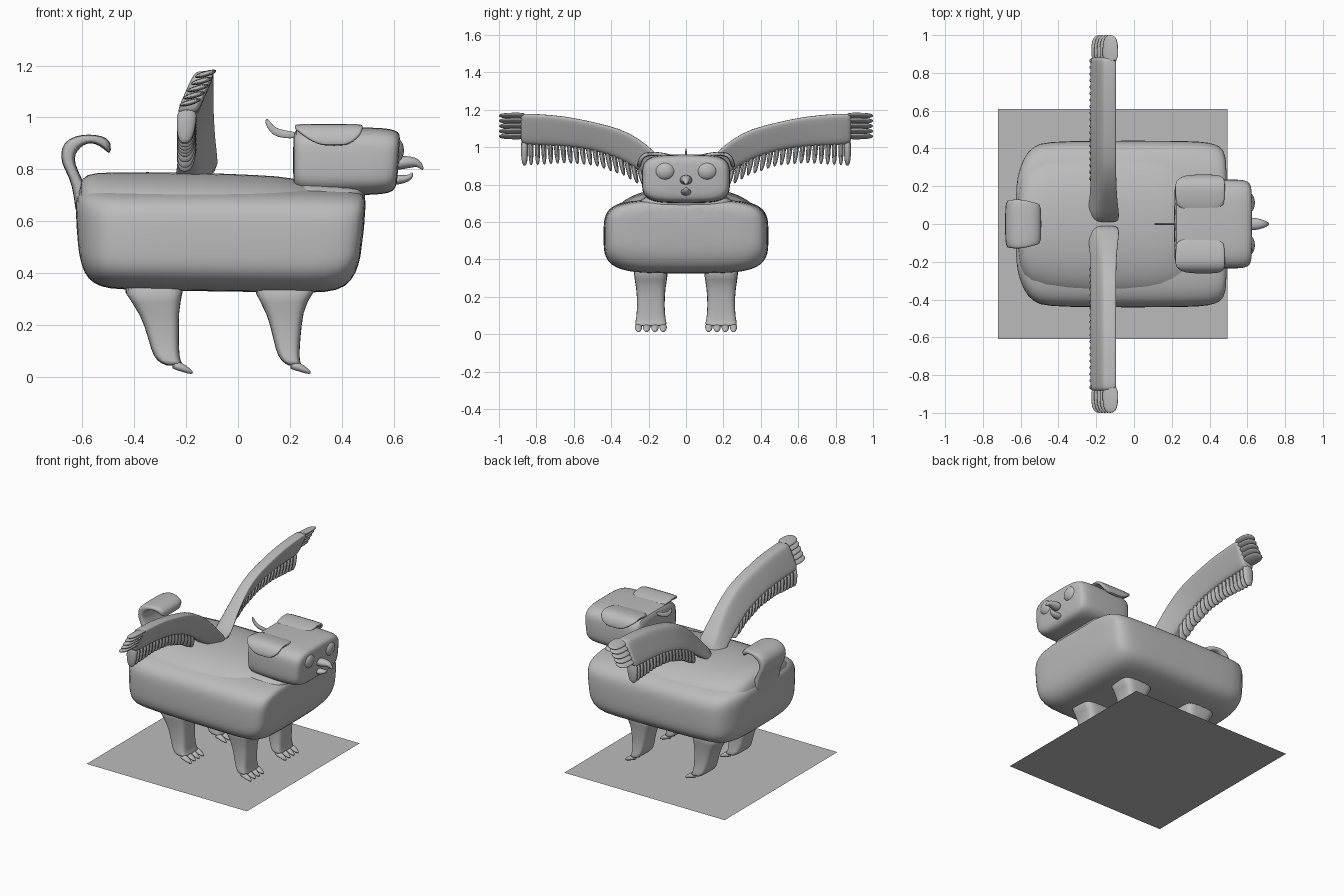
import bpy, bmesh, math
from mathutils import Vector as V

grey = bpy.data.materials.new("stone grey")
grey.diffuse_color = (0.5, 0.5, 0.5, 1)


def finish(name, bm, sub=0):
    bmesh.ops.recalc_face_normals(bm, faces=bm.faces)
    me = bpy.data.meshes.new(name)
    bm.to_mesh(me)
    bm.free()
    me.materials.append(grey)
    for p in me.polygons:
        p.use_smooth = True
    me.set_sharp_from_angle(angle=math.radians(60))
    ob = bpy.data.objects.new(name, me)
    bpy.context.collection.objects.link(ob)
    if sub:
        m = ob.modifiers.new("smooth", 'SUBSURF')
        m.levels = m.render_levels = sub
    return ob


def loft(bm, rows, p=2.0, n=24):
    """Superellipse rings, each (centre, half axis u, half axis v), joined and capped."""
    def e(t):
        return math.copysign(abs(t) ** (2 / p), t)
    rings = []
    for c, u, v in rows:
        ang = [2 * math.pi * (i + .5) / n for i in range(n)]
        rings.append([bm.verts.new(V(c) + V(u) * e(math.cos(a)) + V(v) * e(math.sin(a)))
                      for a in ang])
    for r, q in zip(rings, rings[1:]):
        for i in range(n):
            j = (i + 1) % n
            bm.faces.new((r[i], r[j], q[j], q[i]))
    bm.faces.new(rings[0])
    bm.faces.new(rings[-1])


def side_rows(rows, y=0):
    """Side-view edge pairs (ax, az, bx, bz, half width) to rings."""
    return [(((ax + bx) / 2, y, (az + bz) / 2), (0, w, 0), ((ax - bx) / 2, 0, (az - bz) / 2))
            for ax, az, bx, bz, w in rows]


def side_part(name, rows, y=0, p=2.0, n=24, sub=1):
    bm = bmesh.new()
    loft(bm, side_rows(rows, y), p, n)
    return finish(name, bm, sub)


def lerp(table, t):
    """Linear lookup in rows sorted by their first value."""
    for r, q in zip(table, table[1:]):
        if t <= q[0]:
            f = (t - r[0]) / (q[0] - r[0])
            return [a + (b - a) * f for a, b in zip(r, q)]
    return list(table[-1])


# base plate
bm = bmesh.new()
bm.faces.new([bm.verts.new(c) for c in
              ((-.72, -.61, 0), (.495, -.61, 0), (.495, .61, 0), (-.72, .61, 0))])
finish("base_plate", bm)

# body and raised back
side_part("body", [
    (-.628, .66, -.618, .50, .17), (-.622, .70, -.605, .43, .26),
    (-.59, .72, -.58, .375, .35), (-.54, .725, -.53, .345, .415),
    (-.47, .725, -.46, .335, .438), (-.2, .725, -.2, .33, .442),
    (.2, .725, .2, .325, .442), (.37, .72, .34, .322, .438),
    (.45, .715, .42, .345, .425), (.485, .705, .455, .40, .395),
    (.497, .68, .475, .46, .34)], p=4, n=40)
side_part("back_ridge", [
    (-.62, .74, -.62, .55, .2), (-.59, .785, -.59, .5, .3), (-.5, .79, -.5, .45, .37),
    (-.2, .79, -.2, .45, .39), (.1, .778, .1, .45, .39), (.2, .77, .2, .45, .37),
    (.32, .74, .32, .45, .34), (.46, .715, .46, .45, .3)], p=2.2, n=32)

# curled tail
side_part("tail", [
    (-.625, .60, -.56, .62, .12), (-.632, .70, -.575, .70, .125),
    (-.65, .77, -.605, .77, .125), (-.682, .82, -.632, .825, .125),
    (-.685, .88, -.628, .86, .128), (-.655, .92, -.61, .885, .13),
    (-.60, .935, -.58, .902, .13), (-.55, .934, -.55, .900, .12),
    (-.505, .923, -.515, .878, .11), (-.488, .895, -.492, .853, .1)], p=4)

# head and neck
side_part("head", [
    (.212, .93, .212, .74, .19), (.22, .955, .22, .715, .215), (.26, .962, .26, .70, .228),
    (.40, .962, .40, .70, .235), (.52, .962, .50, .70, .237), (.59, .957, .57, .705, .235),
    (.62, .945, .60, .715, .222), (.628, .925, .615, .74, .19)], p=4, n=32)
side_part("neck", [
    (.20, .68, .49, .66, .30), (.21, .72, .49, .70, .25), (.22, .76, .50, .74, .21)], p=4)

# thin crest on the back of the head
side_part("crest", [
    (.23, .945, .23, .918, .006), (.18, .95, .175, .918, .006), (.145, .96, .135, .93, .006),
    (.127, .98, .11, .96, .005), (.112, 1.0, .103, .99, .003)], n=12)

# beak
side_part("upper_beak", [
    (.60, .85, .60, .795, .036), (.645, .853, .64, .80, .034), (.685, .847, .675, .808, .024),
    (.708, .83, .695, .81, .015), (.720, .797, .707, .797, .005)], n=16)
side_part("lower_beak", [
    (.59, .785, .59, .735, .032), (.64, .775, .645, .745, .026),
    (.665, .782, .674, .762, .015), (.67, .79, .677, .787, .005)], n=16)

FRONT = [(.03, .37, .34, .37, .105), (.095, .28, .26, .295, .084), (.125, .2, .245, .2, .073),
         (.145, .1, .237, .1, .075), (.165, .06, .238, .055, .085), (.20, .038, .25, .045, .086)]
REAR = [(-.48, .37, -.19, .37, .105), (-.40, .28, -.226, .295, .084), (-.36, .2, -.228, .2, .073),
        (-.335, .1, -.228, .1, .075), (-.315, .06, -.222, .055, .085), (-.27, .038, -.205, .045, .086)]

# wing rows: y, leading edge z, trailing edge z, half thickness in x
WING = [(0, .80, .70, .07), (.07, .87, .75, .055), (.17, .98, .82, .045), (.25, 1.045, .875, .042),
        (.35, 1.10, .94, .042), (.5, 1.135, .985, .042), (.64, 1.166, 1.005, .042),
        (.80, 1.178, 1.01, .042), (.87, 1.18, 1.015, .042), (.885, 1.175, 1.025, .038)]
# feather tip height along the span
TIPS = [(.2, .77), (.28, .80), (.35, .845), (.5, .90), (.65, .915), (.87, .90)]

for s, side in ((-1, "right"), (1, "left")):
    # legs with four clawed toes
    for label, rows in (("front", FRONT), ("rear", REAR)):
        side_part(f"{label}_leg_{side}", rows, y=s * .188, p=4)
        x = rows[-1][2]
        bm = bmesh.new()
        for i in range(4):
            loft(bm, side_rows([
                (x - .04, .065, x - .06, .03, .02), (x - .005, .052, x - .015, .02, .022),
                (x + .018, .034, x + .01, .011, .017), (x + .033, .018, x + .03, .010, .004)],
                s * (.122 + .044 * i)), 2, 10)
        finish(f"{label}_toes_{side}", bm, 1)

    # eye
    bm = bmesh.new()
    bmesh.ops.create_uvsphere(bm, u_segments=24, v_segments=14, radius=1)
    for v in bm.verts:
        v.co = V((.605 + .035 * v.co.x, s * .112 + .056 * v.co.y, .873 + .05 * v.co.z))
    finish(f"eye_{side}", bm)

    # folded ear flap: y, z, x centre, half length, thickness direction
    bm = bmesh.new()
    loft(bm, [((cx, s * y, z), (h, 0, 0), (0, s * ny * .012, nz * .012))
              for y, z, cx, h, ny, nz in (
                  (.07, .948, .35, .125, 0, 1), (.13, .960, .35, .13, 0, 1),
                  (.19, .966, .35, .132, .2, 1), (.225, .958, .35, .132, .6, .8),
                  (.243, .935, .36, .115, .9, .4), (.25, .91, .365, .085, 1, .2),
                  (.252, .89, .37, .045, .8, .1))], 5, 20)
    finish(f"ear_{side}", bm, 1)

    # wing panel, leading edge forward of the trailing edge
    bm = bmesh.new()
    loft(bm, [((-.162, s * y, (a + b) / 2), (h, 0, 0), (.036, 0, (a - b) / 2))
              for y, a, b, h in WING], 5, 24)
    finish(f"wing_{side}", bm, 1)

    # trailing feathers
    bm = bmesh.new()
    for i in range(19):
        y = .255 + i * .0338
        base = lerp(WING, y)[2] + .03
        tip = lerp(TIPS, y)[1]
        lean = -.03 * (1 - i / 18)
        w = .022 if i == 18 else .0155
        loft(bm, [((-.195 - .01 * f, s * (y + lean * f), base + (tip - base) * f),
                   (.042 * k, 0, 0), (0, w * k, 0))
                  for f, k in ((0, 1), (.5, .95), (.82, .75), (.95, .5), (1, .15))], 2.2, 10)
    finish(f"trailing_feathers_{side}", bm, 1)

    # wing tip feathers
    bm = bmesh.new()
    for i in range(5):
        x, z = -.125 - .015 * i, 1.168 - .0275 * i
        loft(bm, [((x, s * y, z), (.045 * k, 0, .012 * k), (0, 0, .0125 * k))
                  for y, k in ((.85, 1), (.93, 1), (.975, .85), (.993, .55), (1.0, .2))], 2.2, 10)
    finish(f"tip_feathers_{side}", bm, 1)
